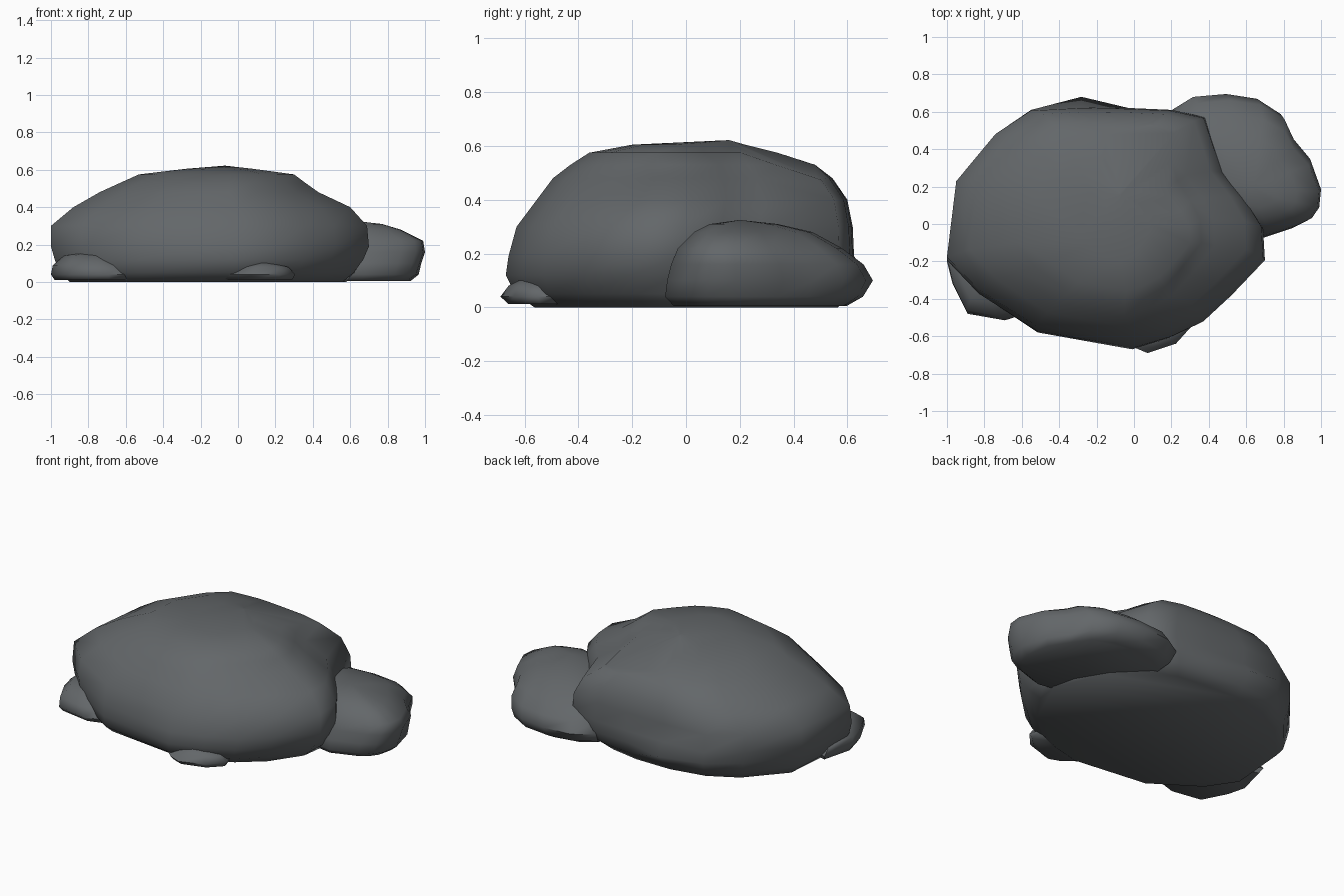
import bpy, bmesh, math
from mathutils import Vector

old = bpy.data.objects.get("Cube")
if old:
    bpy.data.objects.remove(old, do_unlink=True)

stone = bpy.data.materials.new("dark grey stone")
stone.use_nodes = True
colour = (0.125, 0.135, 0.142, 1)
stone.diffuse_color = colour
shader = next(n for n in stone.node_tree.nodes if n.type == 'BSDF_PRINCIPLED')
shader.inputs["Base Color"].default_value = colour
shader.inputs["Roughness"].default_value = 0.9


def fit(outline, box, roundness):
    """Fill the box (x0, x1, y0, y1) with the outline, blended towards an ellipse."""
    xs, ys = zip(*outline)
    x0, x1, y0, y1 = box
    centre = Vector(((x0 + x1) / 2, (y0 + y1) / 2))
    half = Vector(((x1 - x0) / 2, (y1 - y0) / 2))
    points = []
    for x, y in outline:
        unit = Vector(((2 * x - min(xs) - max(xs)) / (max(xs) - min(xs)),
                       (2 * y - min(ys) - max(ys)) / (max(ys) - min(ys))))
        points.append(centre + half * unit.lerp(unit.normalized(), roundness))
    return points


def rock(name, outline, levels, peak, base_roundness=0.0, bulge=None, chip=None):
    """Loft a stone through levels (height, x0, x1, y0, y1), closed by a peak.

    bulge = (level, corner, offset) pulls one corner out;
    chip = (point, normal) slices a flat facet off the stone."""
    bm = bmesh.new()
    rings = []
    for index, (height, *box) in enumerate(levels):
        roundness = base_roundness / (index + 1) if index < 2 else 0
        rings.append([bm.verts.new((p.x, p.y, height)) for p in fit(outline, box, roundness)])
    if bulge:
        level, corner, offset = bulge
        rings[level][corner].co += Vector(offset)
    count = len(outline)
    for low, high in zip(rings, rings[1:]):
        for i in range(count):
            j = (i + 1) % count
            bm.faces.new((low[i], low[j], high[j], high[i]))
    bm.faces.new(rings[0][::-1])
    tip = bm.verts.new(Vector(peak))
    for i in range(count):
        bm.faces.new((rings[-1][i], rings[-1][(i + 1) % count], tip))
    if chip:
        cut = bmesh.ops.bisect_plane(bm, geom=bm.verts[:] + bm.edges[:] + bm.faces[:],
                                     plane_co=chip[0], plane_no=chip[1], clear_outer=True)
        rim = [e for e in cut["geom_cut"] if isinstance(e, bmesh.types.BMEdge)]
        bmesh.ops.contextual_create(bm, geom=rim)
    bmesh.ops.recalc_face_normals(bm, faces=bm.faces[:])
    mesh = bpy.data.meshes.new(name)
    bm.to_mesh(mesh)
    bm.free()
    mesh.materials.append(stone)
    obj = bpy.data.objects.new(name, mesh)
    bpy.context.collection.objects.link(obj)
    bpy.ops.object.select_all(action='DESELECT')
    obj.select_set(True)
    bpy.context.view_layer.objects.active = obj
    bpy.ops.object.shade_smooth_by_angle(angle=math.radians(65))


# Large central boulder, chipped at its upper back right
rock("main_boulder",
     [(-1, -.2), (-.83, -.38), (-.52, -.58), (0, -.67), (.2, -.61), (.37, -.53),
      (.52, -.39), (.7, -.2), (.69, -.03), (.6, .12), (.48, .27), (.38, .57),
      (.2, .61), (-.02, .62), (-.28, .625), (-.55, .61), (-.74, .48), (-.95, .22)],
     [(0, -.92, .58, -.57, .57), (.05, -.96, .63, -.64, .61), (.12, -.98, .67, -.67, .625),
      (.19, -1, .7, -.66, .625), (.3, -1, .69, -.63, .62), (.4, -.88, .6, -.555, .6),
      (.48, -.74, .43, -.495, .545), (.53, -.63, .36, -.43, .48),
      (.575, -.53, .3, -.36, .34), (.605, -.28, .08, -.2, .22)],
     (-.07, .16, .622), base_roundness=0.8,
     bulge=(2, 14, (0, .055, 0)), chip=((-.07, .17, .618), (.13, .32, 1)))

# Lower boulder leaning on the back right
rock("side_boulder",
     [(.2, .61), (.18, .3), (.4, .02), (.7, -.05), (.87, 0), (.95, .04), (.99, .1), (1, .2),
      (.94, .37), (.85, .48), (.8, .59), (.67, .67), (.5, .695), (.32, .68)],
     [(.005, .2, .93, -.05, .6), (.04, .18, .97, -.08, .66), (.1, .18, .98, -.07, .695),
      (.16, .2, 1, -.055, .66), (.22, .24, .99, -.03, .58), (.28, .38, .87, .03, .47),
      (.31, .5, .77, .09, .34)],
     (.64, .2, .325), base_roundness=0.4)

# Small stones half buried at the foot of the boulder
rock("left_foot_stone",
     [(-1, -.2), (-.97, -.32), (-.89, -.48), (-.69, -.515), (-.58, -.48),
      (-.5, -.36), (-.65, -.1), (-.95, 0)],
     [(.01, -.98, -.51, -.49, -.02), (.04, -1, -.5, -.515, 0),
      (.09, -.99, -.57, -.49, -.05), (.14, -.93, -.67, -.42, -.15)],
     (-.8, -.3, .165))

rock("front_foot_stone",
     [(-.09, -.58), (0, -.66), (.07, -.69), (.22, -.64), (.3, -.55),
      (.28, -.47), (.1, -.45), (-.02, -.48)],
     [(.012, -.08, .29, -.66, -.46), (.04, -.09, .305, -.69, -.45),
      (.08, -.01, .27, -.66, -.5)],
     (.13, -.6, .11))
